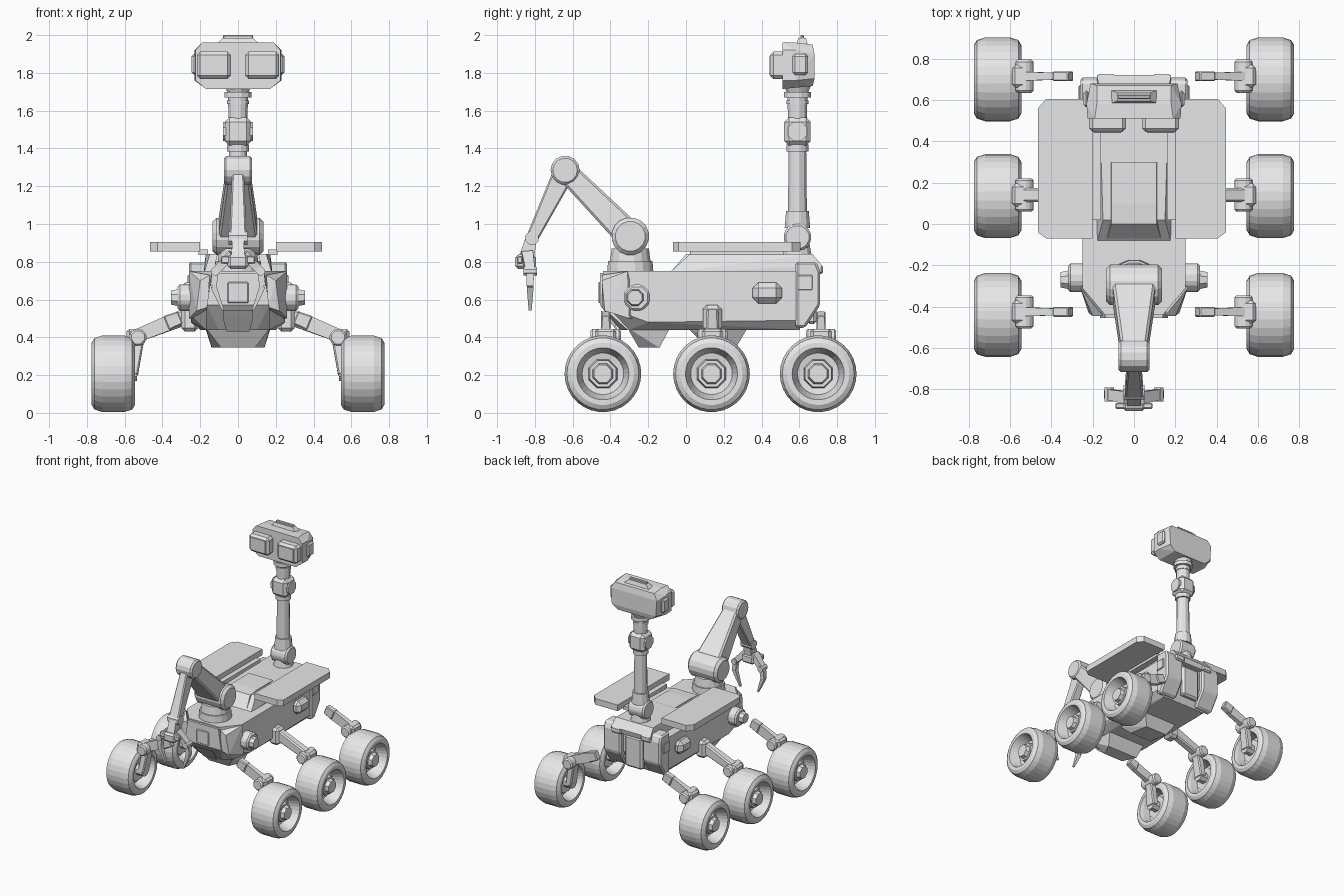
import bpy, bmesh, math
from mathutils import Vector, Matrix

cube = bpy.data.objects.get("Cube")
if cube:
    bpy.data.objects.remove(cube, do_unlink=True)

grey = bpy.data.materials.new("plain grey")
grey.use_nodes = True
grey.diffuse_color = (0.8, 0.8, 0.8, 1)
grey.node_tree.nodes["Principled BSDF"].inputs["Base Color"].default_value = (0.8, 0.8, 0.8, 1)


def finish(name, bm, bevel=0.0):
    bmesh.ops.recalc_face_normals(bm, faces=bm.faces)
    mesh = bpy.data.meshes.new(name)
    bm.to_mesh(mesh)
    bm.free()
    mesh.materials.append(grey)
    ob = bpy.data.objects.new(name, mesh)
    bpy.context.collection.objects.link(ob)
    if bevel:
        mod = ob.modifiers.new("chamfer", "BEVEL")
        mod.width, mod.segments, mod.limit_method = bevel, 1, "ANGLE"
    return ob


def box(name, center, size, bevel=0.0):
    bm = bmesh.new()
    bmesh.ops.create_cube(bm, size=1, matrix=Matrix.Translation(center) @ Matrix.Diagonal((*size, 1)))
    return finish(name, bm, bevel)


def rod(name, a, b, r1, r2=None, sides=12, bevel=0.0):
    """Cylinder or cone from point a to point b."""
    a, b = Vector(a), Vector(b)
    turn = (b - a).to_track_quat("Z", "Y").to_matrix().to_4x4()
    bm = bmesh.new()
    bmesh.ops.create_cone(bm, cap_ends=True, segments=sides, radius1=r1,
                          radius2=r1 if r2 is None else r2, depth=(b - a).length,
                          matrix=Matrix.Translation((a + b) / 2) @ turn @ Matrix.Rotation(math.pi / sides, 4, "Z"))
    return finish(name, bm, bevel)


def hull(name, points, mirror=True, bevel=0.0):
    """Convex solid around the points, optionally mirrored over x."""
    bm = bmesh.new()
    for x, y, z in points:
        bm.verts.new((x, y, z))
        if mirror:
            bm.verts.new((-x, y, z))
    bmesh.ops.convex_hull(bm, input=bm.verts)
    bmesh.ops.dissolve_limit(bm, angle_limit=0.02, verts=bm.verts, edges=bm.edges)
    return finish(name, bm, bevel)


def beam(name, a, b, start, end, bevel=0.0):
    """Tapered bar; start and end are (half width, half thickness)."""
    a, b = Vector(a), Vector(b)
    along = (b - a).normalized()
    wide = Vector((1, 0, 0)) if abs(along.x) < 0.6 else Vector((0, 1, 0))
    thick = along.cross(wide).normalized()
    wide = thick.cross(along)
    pts = [p + wide * w * i + thick * t * j for p, (w, t) in ((a, start), (b, end))
           for i in (-1, 1) for j in (-1, 1)]
    return hull(name, pts, False, bevel)


def lathe(name, profile, center, side, sides):
    """Closed profile of (x offset, radius) turned about the x axis."""
    bm = bmesh.new()
    rings = []
    for k in range(sides):
        t = math.tau * k / sides
        rings.append([bm.verts.new((center[0] + side * x, center[1] + r * math.cos(t),
                                    center[2] + r * math.sin(t))) for x, r in profile])
    n = len(profile)
    for k in range(sides):
        p, q = rings[k], rings[(k + 1) % sides]
        for i in range(n):
            bm.faces.new((p[i], p[(i + 1) % n], q[(i + 1) % n], q[i]))
    return finish(name, bm)


# Chassis: main hull, lower keel, nose and raised deck
hull("chassis", [(x, y, z) for x, y, z in (
    (.25, -.31, .75), (.14, -.44, .75), (.14, -.44, .57), (.25, -.31, .52), (.17, -.3, .44),
    (.25, -.2, .48), (.2, .6, .44), (.25, .6, .49), (.25, .67, .58), (.25, .67, .75))])
hull("nose", [(.14, -.455, .74), (.165, -.455, .57), (.14, -.3, .75), (.17, -.31, .44),
              (.1, -.35, .44), (.15, -.2, .5)])
hull("keel", [(.17, -.31, .45), (.09, -.25, .345), (.14, -.14, .345), (.17, -.09, .44)])
hull("belly_pod", [(.15, .02, .44), (.1, .08, .38), (.1, .27, .355), (.15, .32, .44)])
hull("deck", [(.18, -.09, .74), (.15, .02, .84), (.17, .67, .84), (.18, .72, .78), (.18, .71, .74)])
box("nose_plate", (0, -.456, .637), (.11, .014, .11), .004)
hull("nose_frame", [(.08, -.457, .545), (.055, -.385, .5), (.08, -.42, .5), (.06, -.36, .43)])
hull("deck_step", [(.13, -.07, .76), (.11, .0, .84), (.11, .1, .848), (.11, .3, .848)])
box("rear_panel", (0, .665, .6), (.16, .05, .26), .015)

for s, side in ((1, "left"), (-1, "right")):
    # Chassis side pieces
    hull(side + "_front_wing", [(s * x, y, z) for x, y, z in (
        (.26, -.31, .75), (.15, -.445, .73), (.2, -.445, .7), (.26, -.3, .5),
        (.16, -.445, .56), (.22, -.43, .54), (.2, -.25, .5))], False)
    hull(side + "_rear_block", [(s * x, y, z) for x in (.1, .26) for y, z in (
        (.58, .8), (.69, .8), (.71, .75), (.71, .57), (.63, .45), (.58, .45))], False, .012)
    box(side + "_rear_nub", (s * .135, .71, .76), (.09, .03, .05), .01)
    box(side + "_hatch", (s * .262, .63, .69), (.012, .08, .08), .004)
    rod(side + "_front_pod", (s * .22, -.26, .61), (s * .32, -.26, .61), .075, sides=8, bevel=.012)
    rod(side + "_front_pod_cap", (s * .31, -.27, .61), (s * .355, -.27, .61), .05, .04, 8)
    box(side + "_rear_pod", (s * .27, .43, .635), (.08, .155, .11), .03)
    # Flat panel with clipped corners
    inner, outer = (.2, .445) if s > 0 else (.2, .465)
    hull(side + "_panel", [(s * x, y, z) for z in (.855, .905) for x, y in (
        (inner, -.07), (outer - .04, -.07), (outer, -.04), (outer, .56), (outer - .04, .605), (inner, .605))], False)
    box(side + "_panel_hinge", (s * .185, .27, .85), (.05, .5, .03))

    # Wheels and suspension
    tyre = [(-.115, .14), (-.115, .165), (-.1, .19), (-.06, .203), (.06, .203), (.1, .19), (.115, .165),
            (.115, .138), (.09, .13), (.03, .11), (.015, .03), (-.015, .03), (-.03, .12), (-.09, .13)]
    for place, wy, ay in (("front", -.44, -.425), ("middle", .135, .14), ("rear", .70, .715)):
        tag = side + "_" + place
        c = (s * .66, wy, .207)
        lathe(tag + "_wheel", tyre, c, s, 30)
        rod(tag + "_hub", (s * .6, wy, .207), (s * .735, wy, .207), .095, .075, 8)
        rod(tag + "_hub_cap", (s * .73, wy, .207), (s * .765, wy, .207), .06, .05, 8)
        rod(tag + "_axle", (s * .535, wy, .21), (s * .62, wy, .21), .045, sides=8)
        beam(tag + "_strut", (s * .525, ay, .4), (s * .555, wy, .2), (.03, .035), (.025, .045), .008)
        rod(tag + "_knuckle", (s * .53, ay - .08, .4), (s * .53, ay + .08, .4), .048, sides=8, bevel=.01)
        box(tag + "_knuckle_block", (s * .555, ay, .405), (.07, .11, .08), .015)
        if place == "middle":
            beam(tag + "_arm", (s * .53, ay, .41), (s * .25, ay, .52), (.035, .035), (.03, .045), .01)
            box(tag + "_arm_mount", (s * .255, ay, .5), (.09, .1, .14), .02)
        else:
            beam(tag + "_arm", (s * .53, ay, .41), (s * .36, ay, .48), (.022, .035), (.016, .04))
            beam(tag + "_arm_end", (s * .38, ay, .475), (s * .305, ay, .505), (.024, .04), (.024, .035), .006)

# Mast
M = .59
rod("mast_foot", (0, M, .82), (0, M, .9), .08, .065)
rod("mast_hinge", (-.075, M, .93), (.075, M, .93), .075, bevel=.012)
for name, z1, z2, r1, r2 in (("mast_collar", .98, 1.07, .07, .062), ("mast_column", 1.05, 1.4, .052, .048),
                             ("mast_ring", 1.385, 1.42, .06, .06), ("mast_neck", 1.55, 1.69, .052, .055),
                             ("mast_neck_ring", 1.635, 1.655, .06, .06), ("mast_cap", 1.67, 1.70, .075, .075),
                             ("mast_head_mount", 1.7, 1.75, .06, .08)):
    rod(name, (0, M, z1), (0, M, z2), r1, r2)
box("mast_joint", (0, M, 1.49), (.14, .14, .15), .025)
rod("mast_joint_pin", (-.08, M, 1.49), (.08, M, 1.49), .055, sides=8)

# Camera head, narrower toward the back
hull("head", [(.225, .51, 1.92), (.19, .51, 1.96), (.225, .51, 1.76), (.17, .51, 1.715),
              (.18, .67, 1.95), (.21, .68, 1.9), (.2, .68, 1.77), (.15, .67, 1.73),
              (.23, .58, 1.92), (.23, .58, 1.76), (.18, .58, 1.96)])
for s, side in ((1, "left"), (-1, "right")):
    box(side + "_lens_box", (s * .128, .49, 1.84), (.18, .09, .145), .018)
    box(side + "_lens_plate", (s * .128, .444, 1.84), (.13, .006, .1))
    box(side + "_head_cap", (s * .23, .605, 1.845), (.03, .08, .11), .012)
hull("head_bump", [(.11, .585, 1.955), (.08, .595, 1.985), (.08, .635, 1.985), (.11, .645, 1.955)])
box("head_handle", (0, .615, 1.987), (.16, .02, .026), .005)

# Arm: turret, shoulder, upper arm, elbow, forearm
rod("arm_turret", (0, -.295, .74), (0, -.295, .805), .125, .12, 16)
rod("arm_turret_top", (0, -.295, .8), (0, -.295, .87), .11, .1, 16)
shoulder, elbow, wrist = (0, -.295, .935), (0, -.64, 1.285), (0, -.815, .925)
rod("arm_shoulder", (-.135, *shoulder[1:]), (.135, *shoulder[1:]), .1, sides=16, bevel=.02)
beam("upper_arm", shoulder, elbow, (.11, .075), (.06, .055), .012)
rod("arm_elbow", (-.075, *elbow[1:]), (.075, *elbow[1:]), .077, sides=14, bevel=.012)
beam("forearm", elbow, wrist, (.03, .058), (.045, .032), .008)
rod("arm_wrist", (-.05, *wrist[1:]), (.05, *wrist[1:]), .038, sides=8)

# Gripper
beam("gripper_stem", (0, -.82, .92), (0, -.845, .82), (.03, .03), (.035, .04))
box("gripper_palm", (0, -.85, .8), (.11, .11, .075), .015)
box("gripper_guard", (0, -.88, .81), (.18, .03, .04), .006)
for s, side in ((1, "left"), (-1, "right")):
    base, bend, mid, tip = ((s * .03, -.84, .84), (s * .12, -.825, .75),
                            (s * .13, -.825, .67), (s * .08, -.825, .545))
    beam(side + "_finger_base", base, bend, (.03, .025), (.025, .02))
    rod(side + "_finger_joint", (bend[0], -.86, .75), (bend[0], -.79, .75), .024, sides=8)
    beam(side + "_finger", bend, mid, (.018, .02), (.016, .018))
    beam(side + "_finger_tip", mid, tip, (.016, .018), (.006, .008))
